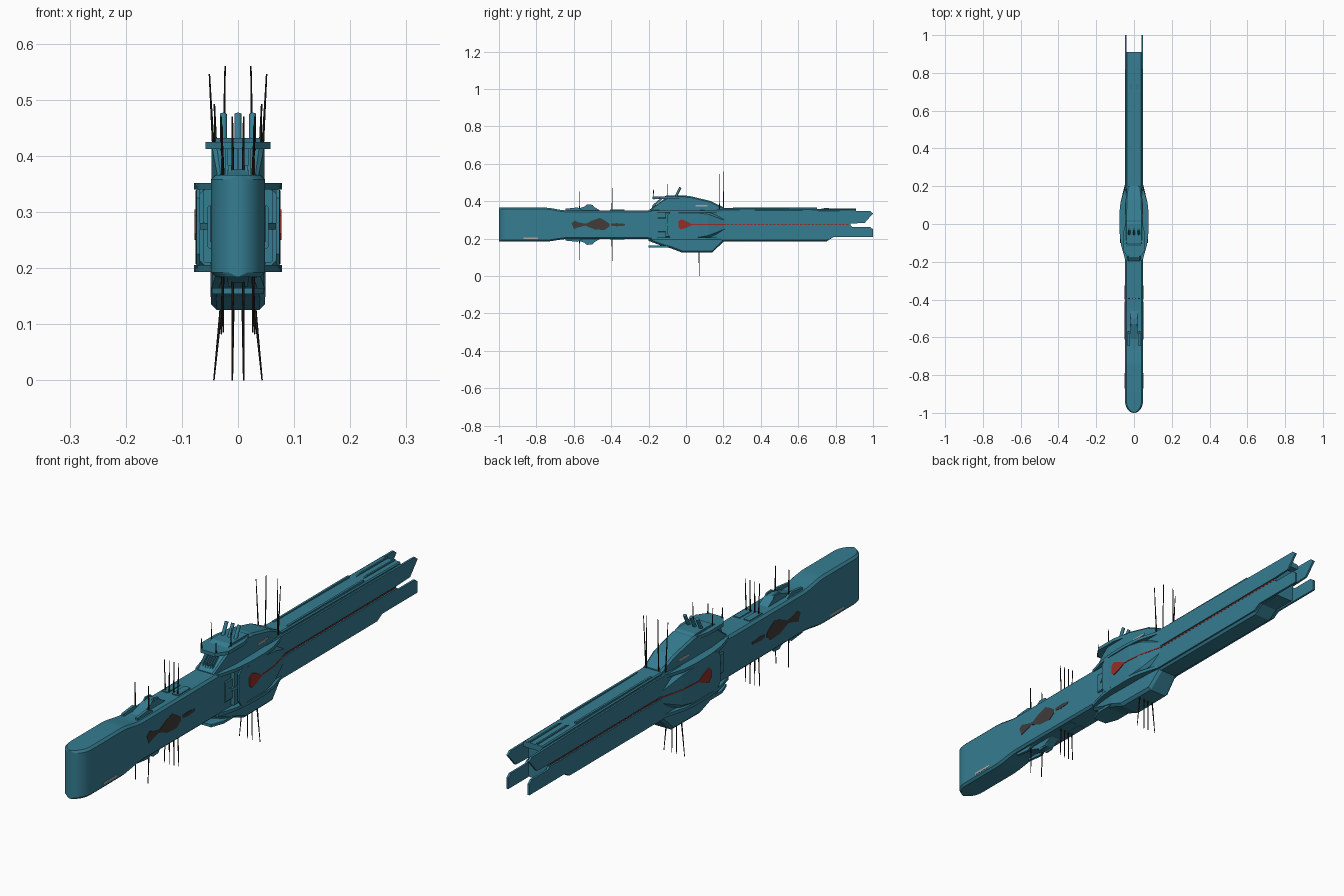
import bpy, bmesh, math
from mathutils import Vector


def material(name, rgb):
    m = bpy.data.materials.new(name)
    m.diffuse_color = (*rgb, 1)
    return m


TEAL = material("teal hull", (0.036, 0.205, 0.285))
DARK = material("dark grey", (0.05, 0.045, 0.042))
BLACK = material("antenna black", (0.018, 0.016, 0.014))
RED = material("red", (0.30, 0.028, 0.022))
PALE = material("pale grey", (0.42, 0.40, 0.37))


def finish(name, bm, mat, smooth=None):
    bmesh.ops.recalc_face_normals(bm, faces=bm.faces)
    me = bpy.data.meshes.new(name)
    bm.to_mesh(me)
    bm.free()
    me.materials.append(mat)
    if smooth:
        me.polygons.foreach_set("use_smooth", [True] * len(me.polygons))
        me.set_sharp_from_angle(angle=math.radians(smooth))
    ob = bpy.data.objects.new(name, me)
    bpy.context.collection.objects.link(ob)
    return ob


def loft(name, secs, mat=TEAL, ch=0.008, smooth=None):
    """Chamfered box sections (y, half width, z low, z high) joined along y."""
    bm = bmesh.new()
    rings = []
    for y, w, lo, hi in secs:
        c = min(ch, w * 0.5, (hi - lo) * 0.3)
        p = [(w, lo + c), (w, hi - c), (w - c, hi), (c - w, hi),
             (-w, hi - c), (-w, lo + c), (c - w, lo), (w - c, lo)]
        rings.append([bm.verts.new((x, y, z)) for x, z in p])
    for a, b in zip(rings, rings[1:]):
        for i in range(8):
            j = (i + 1) % 8
            bm.faces.new((a[i], a[j], b[j], b[i]))
    bm.faces.new(rings[0])
    bm.faces.new(rings[-1])
    return finish(name, bm, mat, smooth)


def prism(name, pts, axis, a, b, mat=TEAL):
    """Outline in (y, z) pushed along x, or in (x, y) pushed along z."""
    bm = bmesh.new()
    place = (lambda p, t: (t, p[0], p[1])) if axis == "x" else (lambda p, t: (p[0], p[1], t))
    r0 = [bm.verts.new(place(p, a)) for p in pts]
    r1 = [bm.verts.new(place(p, b)) for p in pts]
    n = len(pts)
    for i in range(n):
        j = (i + 1) % n
        bm.faces.new((r0[i], r0[j], r1[j], r1[i]))
    bm.faces.new(r0)
    bm.faces.new(r1)
    return finish(name, bm, mat)


def box(name, x0, x1, y0, y1, z0, z1, mat=TEAL):
    return prism(name, [(y0, z0), (y1, z0), (y1, z1), (y0, z1)], "x", x0, x1, mat)


def rod(name, p, q, r0, r1, mat=BLACK, n=6):
    p, q = Vector(p), Vector(q)
    bm = bmesh.new()
    bmesh.ops.create_cone(bm, cap_ends=True, segments=n, radius1=r0, radius2=r1, depth=(q - p).length)
    ob = finish(name, bm, mat, 40)
    ob.location = (p + q) / 2
    ob.rotation_euler = (q - p).to_track_quat("Z", "Y").to_euler()
    return ob


# Main hull: rounded bow, wavy neck, slimmer stern core
secs = []
for i in range(11):
    t = math.radians(4 + 86 * i / 10)
    secs.append((-1 + 0.065 * (1 - math.cos(t)), 0.048 * math.sin(t), 0.184, 0.366))
secs[0] = (-1, 0.004, 0.184, 0.366)
for i in range(9):
    k = 0.5 - 0.5 * math.cos(math.pi * i / 8)
    secs.append((-0.76 + 0.13 * i / 8, 0.048, 0.184 + 0.014 * k, 0.366 - 0.015 * k))
secs += [(-0.2, 0.048, 0.197, 0.352), (0.1, 0.048, 0.19, 0.358), (0.12, 0.042, 0.185, 0.362),
         (0.75, 0.042, 0.184, 0.357), (0.79, 0.042, 0.21, 0.356), (0.88, 0.042, 0.21, 0.354)]
loft("main_hull", secs, smooth=25)

# Stern deck slab and deck rails
loft("stern_deck", [(0.2, 0.04, 0.34, 0.364), (0.91, 0.04, 0.335, 0.356)], ch=0.004)
for s in (1, -1):
    prism("deck_rail", [(0.7, 0.355), (0.74, 0.363), (0.91, 0.361), (0.91, 0.35)], "x", s * 0.012, s * 0.018)
    box("deck_ridge", s * 0.026, s * 0.034, 0.25, 0.7, 0.355, 0.366)

for s in (1, -1):
    # Long armour plates whose ends form the stern fins
    prism("upper_stern_fin", [(0.1, 0.281), (0.88, 0.281), (0.955, 0.284), (1.0, 0.335),
                              (0.985, 0.347), (0.1, 0.354)], "x", s * 0.040, s * 0.048)
    prism("lower_stern_fin", [(0.1, 0.192), (0.76, 0.192), (0.79, 0.209), (1.0, 0.209), (1.0, 0.25),
                              (0.985, 0.262), (0.89, 0.262), (0.88, 0.271), (0.1, 0.271)],
          "x", s * 0.040, s * 0.048)
    # Red lamps in the side groove
    for i in range(32):
        y = 0.22 + 0.0205 * i
        box("groove_lamp", s * 0.041, s * 0.045, y, y + 0.013, 0.2725, 0.2795, RED)

# Side nacelles, with stepped inlet, lips and middle vane
loft("nacelle_body", [(-0.07, 0.072, 0.205, 0.34), (-0.05, 0.0745, 0.195, 0.35), (0.06, 0.0755, 0.195, 0.35),
                      (0.12, 0.069, 0.205, 0.342), (0.215, 0.046, 0.243, 0.308)], ch=0.012)
loft("inlet_step_outer", [(-0.11, 0.062, 0.21, 0.34), (-0.05, 0.062, 0.21, 0.34)], ch=0.003)
loft("inlet_step_inner", [(-0.15, 0.054, 0.235, 0.312), (-0.08, 0.054, 0.235, 0.312)], ch=0.003)
for s in (1, -1):
    lip = [(s * x, y) for x, y in ((0.04, -0.19), (0.048, -0.185), (0.069, -0.11), (0.077, -0.04),
                                   (0.078, 0.05), (0.072, 0.11), (0.046, 0.2), (0.04, 0.2))]
    prism("nacelle_top_lip", lip, "z", 0.34, 0.352)
    prism("nacelle_bottom_lip", lip, "z", 0.193, 0.205)
    vane = [(s * x, y) for x, y in ((0.04, -0.15), (0.048, -0.15), (0.071, -0.09), (0.074, -0.05), (0.04, -0.05))]
    prism("inlet_vane", vane, "z", 0.269, 0.28)
    prism("inlet_cheek", [(-0.1, 0.225), (-0.08, 0.2), (-0.04, 0.195), (-0.04, 0.35), (-0.08, 0.345),
                          (-0.1, 0.325)], "x", s * 0.068, s * 0.074)
    # Red wedge and trailing stripe
    prism("red_wedge", [(-0.04, 0.262), (-0.028, 0.25), (0.0, 0.257), (0.036, 0.275), (0.005, 0.292),
                        (-0.025, 0.304), (-0.04, 0.294)], "x", s * 0.073, s * 0.0775, RED)
    stripe = [(s * x, y) for x, y in ((0.076, 0.03), (0.0765, 0.06), (0.070, 0.12), (0.047, 0.215), (0.04, 0.215), (0.07, 0.03))]
    prism("red_stripe", stripe, "z", 0.273, 0.278, RED)

# Conning tower, bridge wing and front window slats
loft("conning_tower", [(-0.195, 0.034, 0.34, 0.355), (-0.12, 0.044, 0.34, 0.41), (-0.09, 0.047, 0.34, 0.426),
                       (0.02, 0.047, 0.34, 0.428), (0.13, 0.044, 0.34, 0.402), (0.2, 0.038, 0.34, 0.368)], ch=0.007)
prism("bridge_wing", [(-0.03, -0.18), (0.03, -0.18), (0.058, -0.14), (0.058, -0.05), (0.046, 0.0),
                      (-0.046, 0.0), (-0.058, -0.05), (-0.058, -0.14)], "z", 0.412, 0.425)
prism("bridge_roof", [(-0.13, 0.42), (-0.1, 0.432), (0.0, 0.432), (0.03, 0.42)], "x", -0.04, 0.04)
for i in range(5):
    x = -0.02 + 0.01 * i
    prism("bridge_slat", [(-0.185, 0.36), (-0.125, 0.413), (-0.14, 0.413), (-0.178, 0.38)], "x", x - 0.002, x + 0.002)
for x in (-0.026, 0, 0.026):
    rod("periscope", (x, -0.055, 0.425), (x, -0.03, 0.474), 0.0065, 0.0065, TEAL, 12)
for s in (1, -1):
    box("tower_marking", s * 0.044, s * 0.0475, 0.05, 0.115, 0.372, 0.379, PALE)
    box("bow_marking", s * 0.047, s * 0.049, -0.87, -0.79, 0.199, 0.207, PALE)

# Belly keel with forward wing
loft("belly_keel", [(-0.2, 0.036, 0.188, 0.22), (-0.12, 0.046, 0.158, 0.22), (-0.08, 0.049, 0.148, 0.22),
                    (-0.02, 0.048, 0.125, 0.22), (0.14, 0.046, 0.125, 0.22), (0.2, 0.04, 0.184, 0.22)], ch=0.01)
prism("belly_wing", [(-0.028, -0.2), (0.028, -0.2), (0.046, -0.15), (0.046, -0.08), (-0.046, -0.08),
                     (-0.046, -0.15)], "z", 0.154, 0.164)

# Bow deck fairings above and below, mirrored about the hull mid height
MID = 0.275
for up in (1, -1):
    fair = lambda pts: [(y, MID + up * h) for y, h in pts]
    prism("bow_fairing", fair([(-0.63, 0.07), (-0.56, 0.091), (-0.53, 0.101), (-0.5, 0.1), (-0.45, 0.07)]),
          "x", -0.019, 0.019)
    for s in (1, -1):
        prism("bow_prong", fair([(-0.645, 0.07), (-0.645, 0.085), (-0.58, 0.092), (-0.54, 0.07)]),
              "x", s * 0.024, s * 0.034)
        prism("fairing_blade", fair([(-0.55, 0.09), (-0.53, 0.108), (-0.5, 0.106), (-0.47, 0.07)]),
              "x", s * 0.012, s * 0.018)
        box("deck_mast_base", s * 0.008, s * 0.034, -0.405, -0.33, MID + up * 0.07, MID + up * 0.08)

# Dark patches on the neck sides
patches = [
    [(-0.612, 0.282), (-0.595, 0.296), (-0.57, 0.286), (-0.535, 0.28), (-0.535, 0.27), (-0.57, 0.262), (-0.6, 0.252), (-0.605, 0.268)],
    [(-0.535, 0.28), (-0.5, 0.298), (-0.46, 0.311), (-0.435, 0.298), (-0.41, 0.28), (-0.41, 0.265), (-0.435, 0.246), (-0.49, 0.25), (-0.535, 0.268)],
    [(-0.40, 0.28), (-0.37, 0.283), (-0.325, 0.279), (-0.325, 0.27), (-0.37, 0.266), (-0.40, 0.27)]]
for s in (1, -1):
    for p in patches:
        prism("dark_patch", p, "x", s * 0.046, s * 0.0492, DARK)

# Antennas
for s in (1, -1):
    masts = [((0.026, 0.2, 0.36), (0.023, 0.2, 0.56)), ((0.041, 0.18, 0.36), (0.051, 0.18, 0.546)),
             ((0.03, 0.07, 0.13), (0.043, 0.07, 0)), ((0.009, 0.07, 0.13), (0.01, 0.07, 0)),
             ((0.04, -0.1, 0.42), (0.042, -0.1, 0.492)), ((0.03, -0.172, 0.41), (0.03, -0.174, 0.462)),
             ((0.028, -0.57, 0.35), (0.028, -0.572, 0.452)), ((0.028, -0.57, 0.2), (0.026, -0.572, 0.085)),
             ((0.026, -0.395, 0.35), (0.03, -0.395, 0.47)), ((0.009, -0.395, 0.35), (0.01, -0.395, 0.47)),
             ((0.026, -0.395, 0.2), (0.03, -0.395, 0.082)), ((0.009, -0.395, 0.2), (0.01, -0.395, 0.08))]
    for (x0, y0, z0), (x1, y1, z1) in masts:
        rod("antenna", (s * x0, y0, z0), (s * x1, y1, z1), 0.0028, 0.0013)
